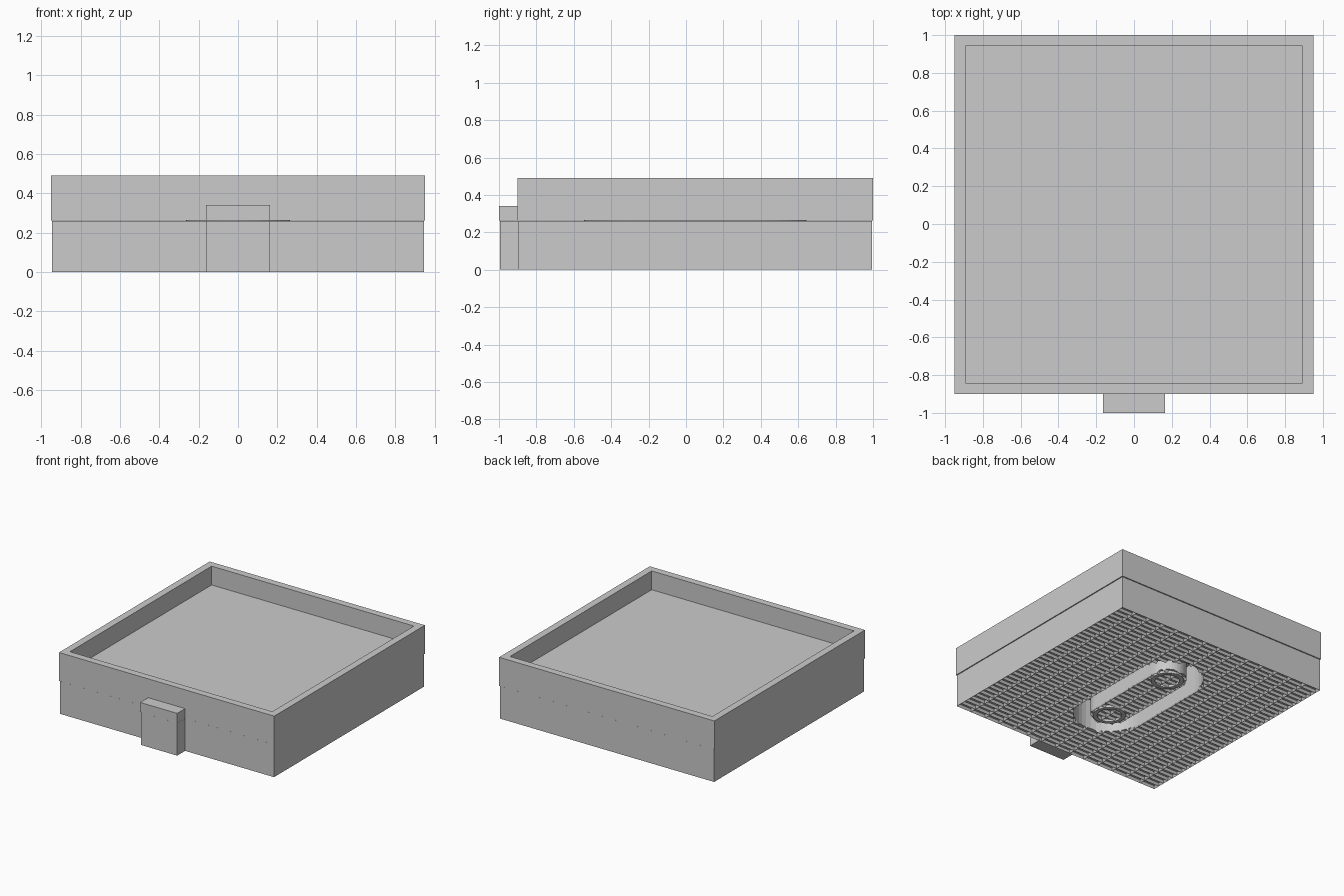
import bpy, bmesh, math
from mathutils import Vector

old = bpy.data.objects.get("Cube")
if old:
    bpy.data.objects.remove(old, do_unlink=True)

grey = bpy.data.materials.new("plain grey")
grey.use_nodes = True
colour = (0.6, 0.6, 0.6, 1)
grey.diffuse_color = colour
grey.node_tree.nodes["Principled BSDF"].inputs["Base Color"].default_value = colour

MID_Y = 0.05      # centre of the square body
SEAM = 0.26       # height where base and tray meet


def finish(bm, name):
    bmesh.ops.recalc_face_normals(bm, faces=bm.faces[:])
    mesh = bpy.data.meshes.new(name)
    bm.to_mesh(mesh)
    bm.free()
    mesh.materials.append(grey)
    obj = bpy.data.objects.new(name, mesh)
    bpy.context.collection.objects.link(obj)
    return obj


def box(name, lo, hi):
    bm = bmesh.new()
    bmesh.ops.create_cube(bm, size=1)
    lo, hi = Vector(lo), Vector(hi)
    for v in bm.verts:
        v.co = (lo + hi) / 2 + v.co * (hi - lo)
    return finish(bm, name)


def stadium(name, radius, z0, z1, half=0.33, y=MID_Y, steps=20):
    """Upright prism with two round ends; half = 0 gives a cylinder."""
    bm = bmesh.new()
    ring = []
    for end, start in ((1, 0), (-1, math.pi)):
        for i in range(steps + 1):
            a = start + math.pi * i / steps
            ring.append(bm.verts.new((radius * math.cos(a),
                                      y + end * half + radius * math.sin(a), z0)))
    face = bm.faces.new(ring)
    top = bmesh.ops.extrude_face_region(bm, geom=[face])["geom"]
    for v in top:
        if isinstance(v, bmesh.types.BMVert):
            v.co.z = z1
    bmesh.ops.remove_doubles(bm, verts=bm.verts[:], dist=1e-5)
    return finish(bm, name)


def cut(target, cutter):
    mod = target.modifiers.new("cut", "BOOLEAN")
    mod.operation = "DIFFERENCE"
    mod.solver = "EXACT"
    mod.object = cutter
    bpy.context.view_layer.objects.active = target
    bpy.ops.object.modifier_apply(modifier=mod.name)
    bpy.data.objects.remove(cutter, do_unlink=True)


# Base: a slab whose underside is a lattice of shallow rectangular pockets
bm = bmesh.new()
R = 0.945
COLS, ROWS = 14, 36
bmesh.ops.create_grid(bm, x_segments=COLS, y_segments=ROWS, size=R)
cells = bm.faces[:]
rim = [e for e in bm.edges if e.is_boundary]
walls = bmesh.ops.extrude_edge_only(bm, edges=rim)["geom"]
for v in walls:
    if isinstance(v, bmesh.types.BMVert):
        v.co.z = SEAM
bmesh.ops.contextual_create(bm, geom=[e for e in walls if isinstance(e, bmesh.types.BMEdge)
                                      and e.is_boundary])
bmesh.ops.inset_individual(bm, faces=cells, thickness=0.01, use_even_offset=True)
for v in {v for f in cells for v in f.verts}:
    v.co.z = 0.02
bmesh.ops.translate(bm, verts=bm.verts[:], vec=(0, MID_Y, 0))
base = finish(bm, "base")

# Racetrack channel around a long island
channel = stadium("channel_cutter", 0.265, -0.1, SEAM + 0.1)
cut(channel, stadium("island_cutter", 0.14, -0.2, SEAM + 0.2))
cut(base, channel)

# Round bosses at both ends of the island, each with a shallow hole
for side, y in (("front", MID_Y - 0.33), ("back", MID_Y + 0.33)):
    boss = stadium(side + "_boss", 0.12, 0, SEAM, half=0, y=y)
    cut(boss, stadium("hole_cutter", 0.09, -0.1, 0.03, half=0, y=y))

# Thin collar closing the channel at the seam
stadium("channel_roof", 0.265, SEAM, SEAM + 0.003)

# Upper tray, open at the top
tray = box("tray", (-0.95, MID_Y - 0.95, SEAM + 0.003), (0.95, MID_Y + 0.95, 0.49))
cut(tray, box("tray_cutter", (-0.893, MID_Y - 0.893, 0.34), (0.893, MID_Y + 0.893, 0.6)))

# Front tab in two stacked pieces
box("tab_lower", (-0.16, -0.995, 0), (0.16, -0.89, SEAM))
box("tab_upper", (-0.163, -1, SEAM + 0.003), (0.163, -0.89, 0.34))
